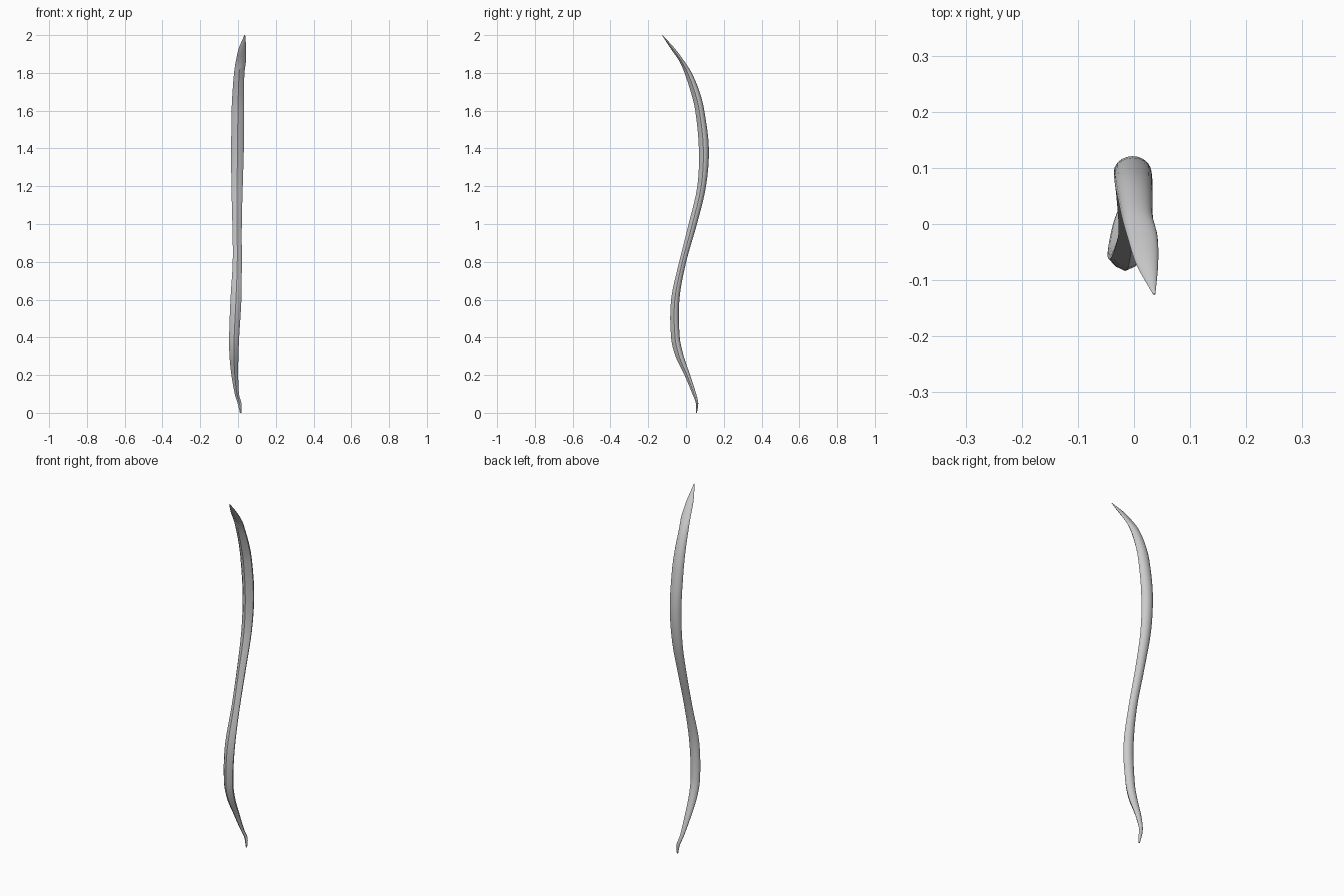
import bpy, bmesh, math

if "Cube" in bpy.data.objects:
    bpy.data.objects.remove(bpy.data.objects["Cube"])

# Height, left x, right x, front y, back y of each station
STATIONS = [
    (0.00, 0.010, 0.018, 0.052, 0.058),
    (0.05, -0.002, 0.018, 0.052, 0.065),
    (0.10, -0.017, 0.005, 0.034, 0.054),
    (0.20, -0.035, 0.001, -0.008, 0.022),
    (0.30, -0.045, 0.002, -0.056, -0.012),
    (0.40, -0.047, 0.006, -0.079, -0.033),
    (0.60, -0.040, 0.018, -0.079, -0.035),
    (0.80, -0.028, 0.020, -0.036, 0.001),
    (1.00, -0.030, 0.020, 0.014, 0.058),
    (1.20, -0.035, 0.025, 0.060, 0.106),
    (1.40, -0.036, 0.031, 0.068, 0.121),
    (1.60, -0.034, 0.033, 0.049, 0.097),
    (1.70, -0.029, 0.033, 0.025, 0.072),
    (1.80, -0.021, 0.034, -0.008, 0.030),
    (1.86, -0.012, 0.042, -0.034, -0.008),
    (1.93, 0.004, 0.043, -0.082, -0.060),
    (2.00, 0.034, 0.038, -0.127, -0.124),
]
STEPS, ARC = 4, 10


def smooth(a, b, c, d, t):
    """Cubic curve from b to c at uneven heights."""
    h = c[0] - b[0]
    out = [b[0] + h * t]
    for i in range(1, 5):
        m0 = (c[i] - a[i]) / max(c[0] - a[0], 1e-6) * h
        m1 = (d[i] - b[i]) / max(d[0] - b[0], 1e-6) * h
        out.append((2*t**3 - 3*t*t + 1) * b[i] + (t**3 - 2*t*t + t) * m0
                   + (3*t*t - 2*t**3) * c[i] + (t**3 - t*t) * m1)
    return out


def ring(bm, s):
    """Rounded back with a low ridge down the front."""
    z, x0, x1, yf, yb = s
    cx, hw, d = (x0 + x1) / 2, (x1 - x0) / 2, yb - yf
    ym = yf + d * 0.45
    pts = [(cx + hw * math.cos(math.pi * k / ARC),
            ym + (yb - ym) * math.sin(math.pi * k / ARC)) for k in range(ARC + 1)]
    pts += [(cx - hw * 0.55, yf + d * 0.16), (cx, yf), (cx + hw * 0.55, yf + d * 0.16)]
    return [bm.verts.new((x, y, z)) for x, y in pts]


# Curved blade lofted through the stations
bm = bmesh.new()
rows = []
n = len(STATIONS)
for i in range(n - 1):
    a, b, c, d = (STATIONS[max(0, min(n - 1, i + k))] for k in (-1, 0, 1, 2))
    rows += [smooth(a, b, c, d, k / STEPS) for k in range(STEPS)]
rows.append(STATIONS[-1])
rings = [ring(bm, s) for s in rows]
for lo, hi in zip(rings, rings[1:]):
    for k in range(len(lo)):
        j = (k + 1) % len(lo)
        bm.faces.new((lo[k], lo[j], hi[j], hi[k]))
bm.faces.new(rings[0][::-1])
bm.faces.new(rings[-1])
bmesh.ops.recalc_face_normals(bm, faces=bm.faces[:])
mesh = bpy.data.meshes.new("curved_blade")
bm.to_mesh(mesh)
bm.free()
blade = bpy.data.objects.new("curved_blade", mesh)
bpy.context.collection.objects.link(blade)
bpy.context.view_layer.objects.active = blade
blade.select_set(True)
bpy.ops.object.shade_smooth_by_angle(angle=math.radians(35))
